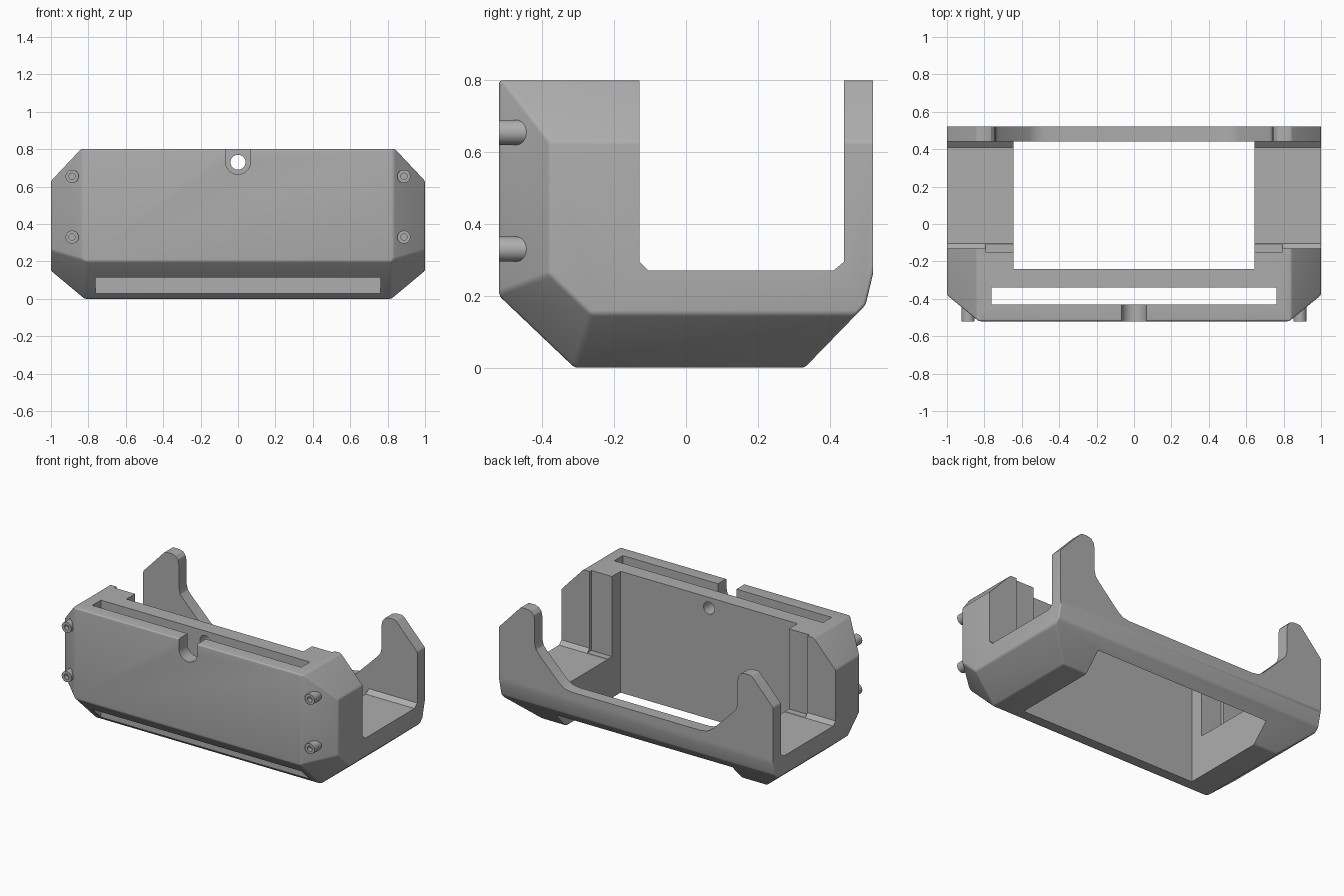
import bpy, bmesh, math
from mathutils import Vector

if "Cube" in bpy.data.objects:
    bpy.data.objects.remove(bpy.data.objects["Cube"])

grey = bpy.data.materials.new("mid_grey")
grey.use_nodes = True
COLOUR = (0.42, 0.42, 0.42, 1)
grey.diffuse_color = COLOUR
grey.node_tree.nodes["Principled BSDF"].inputs["Base Color"].default_value = COLOUR


def to_object(bm, name):
    bmesh.ops.recalc_face_normals(bm, faces=bm.faces)
    mesh = bpy.data.meshes.new(name)
    bm.to_mesh(mesh)
    bm.free()
    obj = bpy.data.objects.new(name, mesh)
    bpy.context.collection.objects.link(obj)
    mesh.materials.append(grey)
    return obj


def prism(name, outline, axis, start, end):
    """Extrude a closed 2D outline along x or y."""
    bm = bmesh.new()
    place = (lambda a, b: (start, a, b)) if axis == "x" else (lambda a, b: (a, start, b))
    face = bm.faces.new([bm.verts.new(place(a, b)) for a, b in outline])
    out = bmesh.ops.extrude_face_region(bm, geom=[face])
    shift = Vector((end - start, 0, 0)) if axis == "x" else Vector((0, end - start, 0))
    bmesh.ops.translate(bm, vec=shift, verts=[v for v in out["geom"] if isinstance(v, bmesh.types.BMVert)])
    return to_object(bm, name)


def block(name, x0, x1, y0, y1, z0, z1):
    return prism(name, [(x0, z0), (x1, z0), (x1, z1), (x0, z1)], "y", y0, y1)


def disc(x, z, r, n=32):
    return [(x + r * math.cos(i * math.tau / n), z + r * math.sin(i * math.tau / n)) for i in range(n)]


def cut(target, cutter):
    cutter.hide_render = True
    mod = target.modifiers.new("cut", "BOOLEAN")
    mod.operation, mod.object, mod.solver = "DIFFERENCE", cutter, "EXACT"
    bpy.context.view_layer.objects.active = target
    bpy.ops.object.modifier_apply(modifier=mod.name)
    bpy.data.objects.remove(cutter)


def smooth(obj):
    bpy.ops.object.select_all(action="DESELECT")
    obj.select_set(True)
    bpy.context.view_layer.objects.active = obj
    bpy.ops.object.shade_smooth_by_angle(angle=math.radians(25))


# Shell: a box trimmed by slanted planes, then softened
bm = bmesh.new()
bmesh.ops.create_cube(bm, size=1)
for v in bm.verts:
    v.co = (v.co.x * 2, v.co.y * 1.04, (v.co.z + 0.5) * 0.8)
centre = Vector((0, 0, 0.4))


def trim(a, b, c):
    a, b, c = Vector(a), Vector(b), Vector(c)
    normal = (b - a).cross(c - a).normalized()
    if normal.dot(a - centre) < 0:
        normal = -normal
    res = bmesh.ops.bisect_plane(bm, geom=bm.verts[:] + bm.edges[:] + bm.faces[:],
                                 plane_co=a, plane_no=normal, clear_outer=True)
    rim = [e for e in res["geom_cut"] if isinstance(e, bmesh.types.BMEdge)]
    bmesh.ops.edgeloop_fill(bm, edges=rim)


trim((0, -0.52, 0.2), (0, -0.31, 0), (1, -0.31, 0))         # front underside
trim((0, 0.33, 0), (0, 0.5, 0.175), (1, 0.33, 0))           # rear underside
trim((0, 0.5, 0.175), (0, 0.52, 0.26), (1, 0.5, 0.175))
for s in (1, -1):
    trim((s, 0, 0.63), (s * 0.84, 0, 0.8), (s, 1, 0.63))    # top corner
    trim((s, 0, 0.15), (s * 0.82, 0, 0), (s, 1, 0.15))      # bottom corner
    trim((s, -0.38, 0), (s * 0.83, -0.52, 0), (s, -0.38, 1))  # front corner
    trim((s, -0.38, 0.26), (s, -0.26, 0.146), (s * 0.82, -0.52, 0.2))
bmesh.ops.remove_doubles(bm, verts=bm.verts, dist=0.004)
soft = [e for e in bm.edges if not all(v.co.y > 0.51 for v in e.verts)
        and len(e.link_faces) == 2 and e.calc_face_angle() > 0.1]
bmesh.ops.bevel(bm, geom=soft, offset=0.04, segments=4, profile=0.5,
                affect="EDGES", clamp_overlap=True)
cradle = to_object(bm, "cradle_body")

# Cross channel with small chamfers, and the open central well
cut(cradle, prism("channel", [(-0.13, 1), (-0.13, 0.295), (-0.105, 0.27), (0.41, 0.27),
                              (0.44, 0.295), (0.44, 1)], "x", -1.2, 1.2))
cut(cradle, block("well", -0.645, 0.645, -0.24, 0.44, -0.2, 1))

# Rear wall: two tall posts flowing down to a low rail
half = [(0.79, 0.9), (0.79, 0.8), (0.765, 0.792), (0.747, 0.772), (0.74, 0.74), (0.74, 0.59),
        (0.73, 0.55), (0.705, 0.52), (0.56, 0.375), (0.52, 0.348), (0.47, 0.34)]
cut(cradle, prism("rear_gap", half + [(-x, z) for x, z in reversed(half)], "y", 0.42, 0.7))

# Panel slot through the front wall
cut(cradle, block("panel_slot", -0.762, 0.762, -0.43, -0.34, -0.2, 1))

# U-shaped notch and cable hole
u = [(0.067 * math.cos(i * math.pi / 16), 0.733 - 0.067 * math.sin(i * math.pi / 16)) for i in range(17)]
cut(cradle, prism("notch", [(0.067, 1)] + u + [(-0.067, 1)], "y", -0.7, -0.40))
cut(cradle, prism("cable_hole", disc(0, 0.73, 0.04), "y", -0.45, -0.2))

# Shallow recesses on the inner pillars
for s in (1, -1):
    x0, x1 = sorted((s * 0.6, s * 0.795))
    cut(cradle, block("pillar_recess", x0, x1, -0.15, -0.05, 0.272, 1))
smooth(cradle)

# Four socket-headed bosses on the front corners
for side, s in (("left", 1), ("right", -1)):
    for level, z in (("upper", 0.655), ("lower", 0.33)):
        boss = prism(f"{level}_{side}_boss", disc(s * 0.887, z, 0.035), "y", -0.52, -0.43)
        cut(boss, prism("socket", disc(s * 0.887, z, 0.017, 16), "y", -0.6, -0.49))
        smooth(boss)
